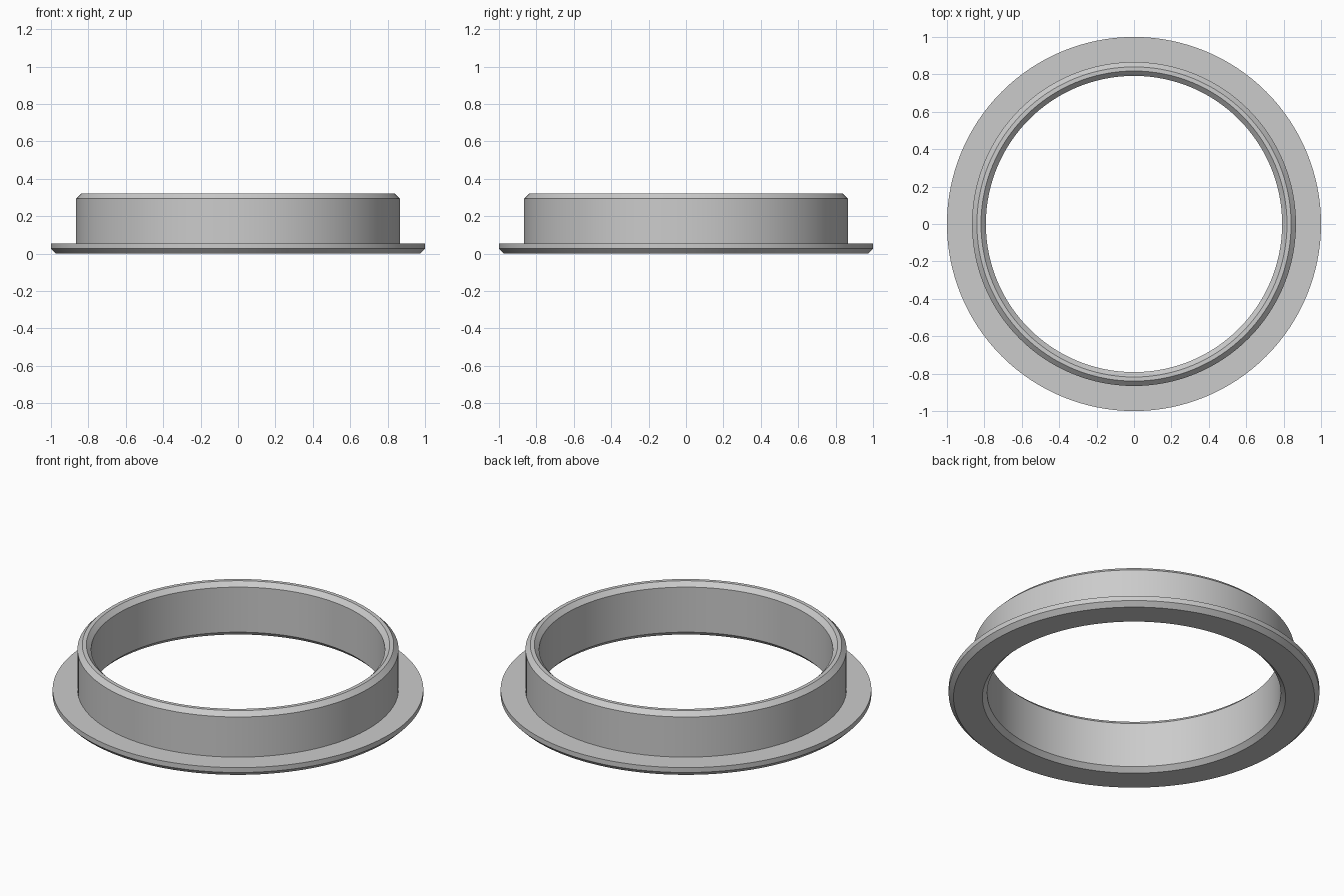
import bpy
import bmesh
import math

cube = bpy.data.objects.get("Cube")
if cube:
    bpy.data.objects.remove(cube, do_unlink=True)

SEGMENTS = 128
HEIGHT = 0.32
CHAMFER = 0.026
FLANGE_R, FLANGE_TOP = 1.0, 0.055
WALL_R, BORE_R = 0.866, 0.792

# Plain grey material
grey = bpy.data.materials.new("plain_grey")
grey.use_nodes = True
colour = (0.6, 0.6, 0.6, 1)
grey.diffuse_color = colour
grey.node_tree.nodes["Principled BSDF"].inputs["Base Color"].default_value = colour

# Closed cross-section (radius, height), counter-clockwise from the bore's lower chamfer
profile = [
    (BORE_R + CHAMFER, 0),
    (FLANGE_R - CHAMFER, 0),
    (FLANGE_R, CHAMFER),
    (FLANGE_R, FLANGE_TOP),
    (WALL_R, FLANGE_TOP),
    (WALL_R, HEIGHT - CHAMFER),
    (WALL_R - CHAMFER, HEIGHT),
    (BORE_R + CHAMFER, HEIGHT),
    (BORE_R, HEIGHT - CHAMFER),
    (BORE_R, CHAMFER),
]

# Revolve the cross-section into the flanged ring
bm = bmesh.new()
verts = [bm.verts.new((r, 0, z)) for r, z in profile]
edges = [bm.edges.new((v, verts[i - 1])) for i, v in enumerate(verts)]
bmesh.ops.spin(bm, geom=verts + edges, cent=(0, 0, 0), axis=(0, 0, 1),
               angle=math.tau, steps=SEGMENTS, use_merge=True)
bmesh.ops.remove_doubles(bm, verts=bm.verts, dist=0.0001)
bmesh.ops.recalc_face_normals(bm, faces=bm.faces)

mesh = bpy.data.meshes.new("flanged_ring")
bm.to_mesh(mesh)
bm.free()
mesh.materials.append(grey)
ring = bpy.data.objects.new("flanged_ring", mesh)
bpy.context.collection.objects.link(ring)

# Smooth around the ring, sharp at the chamfers
bpy.ops.object.select_all(action="DESELECT")
ring.select_set(True)
bpy.context.view_layer.objects.active = ring
bpy.ops.object.shade_smooth_by_angle(angle=math.radians(30))
